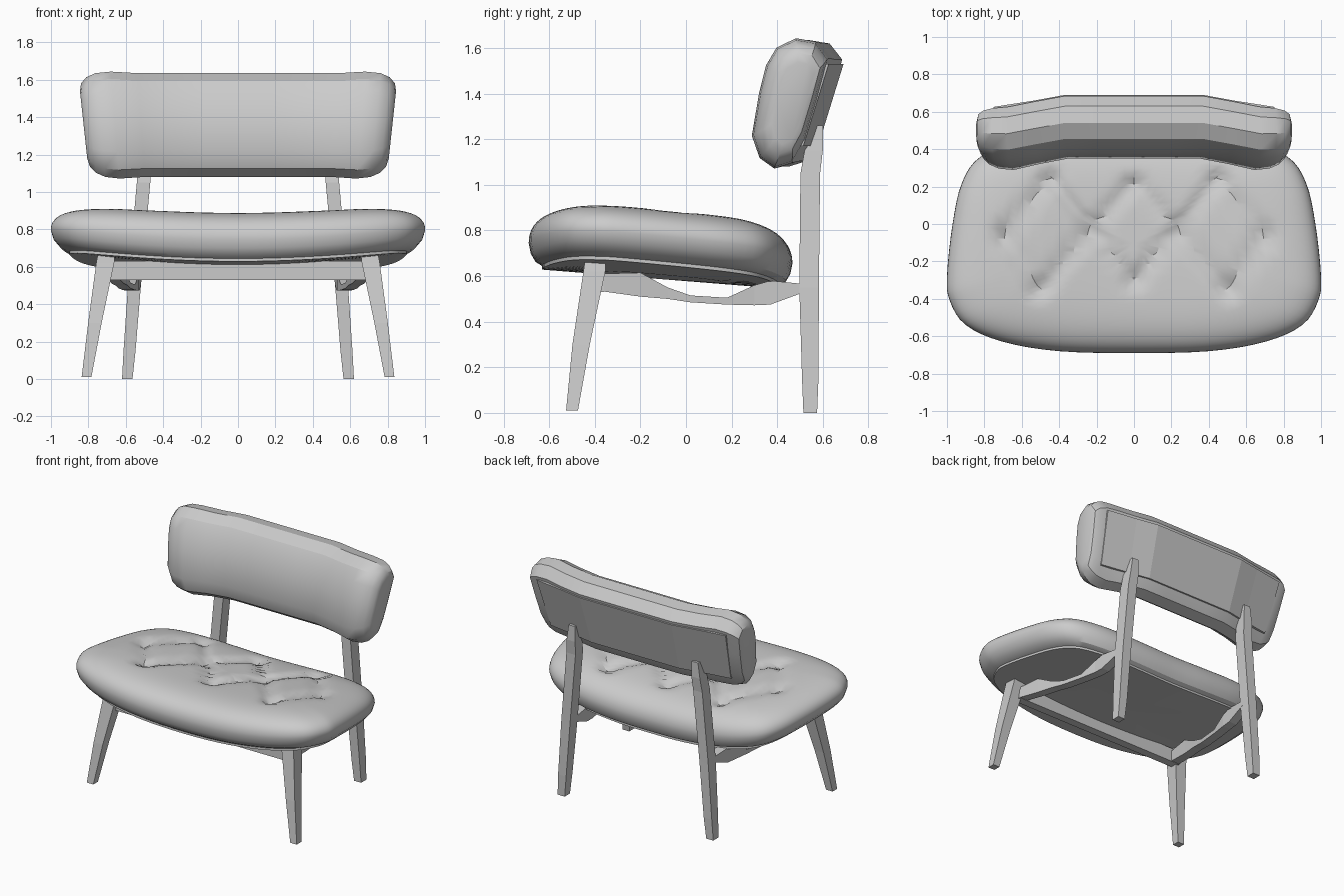
import bpy, bmesh, math
from mathutils import Vector

if "Cube" in bpy.data.objects:
    bpy.data.objects.remove(bpy.data.objects["Cube"])


def make(name, verts, faces, smooth=None):
    me = bpy.data.meshes.new(name)
    me.from_pydata([tuple(v) for v in verts], [], faces)
    bm = bmesh.new()
    bm.from_mesh(me)
    bmesh.ops.remove_doubles(bm, verts=bm.verts, dist=1e-5)
    bmesh.ops.recalc_face_normals(bm, faces=bm.faces)
    bm.to_mesh(me)
    bm.free()
    ob = bpy.data.objects.new(name, me)
    bpy.context.collection.objects.link(ob)
    if smooth:
        bpy.ops.object.select_all(action='DESELECT')
        ob.select_set(True)
        bpy.context.view_layer.objects.active = ob
        bpy.ops.object.shade_smooth_by_angle(angle=math.radians(smooth))
    return ob


def loft(name, rings, smooth=None):
    """Skin closed rings of equal length and cap both ends."""
    n = len(rings[0])
    verts = [v for r in rings for v in r]
    faces = [(k*n + i, k*n + (i+1) % n, (k+1)*n + (i+1) % n, (k+1)*n + i)
             for k in range(len(rings) - 1) for i in range(n)]
    faces += [tuple(range(n)), tuple(range((len(rings)-1)*n, len(rings)*n))]
    return make(name, verts, faces, smooth)


def bar(name, sections):
    """Square bar through sections (x, y, z, half_x, half_y)."""
    return loft(name, [[(x + a*hx, y + b*hy, z) for a, b in
                        ((-1, -1), (1, -1), (1, 1), (-1, 1))]
                       for x, y, z, hx, hy in sections])


# Seat outline: right half from front centre to back centre, then mirrored
half = [(0, -.69), (.4, -.68), (.7, -.63), (.9, -.54), (.985, -.41), (1, -.28),
        (.97, 0), (.92, .22), (.82, .36), (.6, .44), (.3, .465), (0, .465)]
loop = [Vector(p) for p in half + [(-x, y) for x, y in half[-2:0:-1]]]


def smooth_loop(pts, steps):
    out, n = [], len(pts)
    for i in range(n):
        a, b, c, d = (pts[(i + k) % n] for k in (-1, 0, 1, 2))
        for s in range(steps):
            t = s / steps
            out.append(.5*(2*b + (c-a)*t + (2*a-5*b+4*c-d)*t*t + (3*b-a-3*c+d)*t**3))
    return out


outline = smooth_loop(loop, 4)
centre = Vector((0, -.1))

# Diamond tufting seams, symmetric in x
A, B, C, D, E, F = (Vector(p) for p in
                    ((0, .22), (.45, .25), (.7, -.06), (.23, -.03), (.5, -.35), (0, -.3)))
seams = [(A, D), (D, E), (B, D), (D, F), (B, C), (C, E)]


def tuft(p):
    q = Vector((abs(p.x), p.y))
    dist = 9
    for a, b in seams:
        t = max(0, min(1, (q-a).dot(b-a) / (b-a).length_squared))
        dist = min(dist, (q - a - (b-a)*t).length)
    button = min((q-b).length for b in (A, B, C, D, E, F))
    return .022*math.exp(-(dist/.04)**2) + .025*math.exp(-(button/.05)**2)


def mid(p):
    return .69 - .08*p.y + .08*p.x**2


def seat_ring(s, rise, tufted=False):
    pts = [centre + (p - centre)*s for p in outline]
    return [(p.x, p.y, mid(p) + rise - (tuft(p) if tufted else 0)) for p in pts]


# Seat cushion
rings = [seat_ring(s, r) for s, r in
         ((.01, -.095), (.4, -.095), (.75, -.098), (.89, -.1), (.95, -.08), (.985, -.045))]
for k in range(25):
    s = max(.01, math.cos(k/24*math.pi/2))
    rings.append(seat_ring(s, .167*(1 - s**5)**.45, True))
loft("seat_cushion", rings, 28)

# Seat board under the cushion
loft("seat_board", [seat_ring(s, r) for s, r in
                    ((.01, -.112), (.5, -.112), (.9, -.112), (.9, -.09), (.01, -.09))], 28)

# Backrest: one section swept along a gently bent line
section = [(.35, 1.22), (.38, 1.4), (.41, 1.52), (.455, 1.595), (.54, 1.635), (.63, 1.62),
           (.685, 1.55), (.64, 1.38), (.585, 1.2), (.53, 1.105), (.45, 1.08), (.385, 1.125)]
stations = [(.0, 0, 1, 1), (.18, 0, 1, 1), (.36, 0, 1, 1), (.52, -.03, 1, 1.0),
            (.66, -.06, 1, 1.03), (.74, -.06, .95, 1.0), (.79, -.055, .84, .92),
            (.82, -.05, .68, .8), (.83, -.05, .5, .65)]
stations = [(-x, d, s, h) for x, d, s, h in stations[:0:-1]] + stations


def back_ring(x, d, sy, sz):
    ring = []
    for y, z in section:
        axis = .515 + .3*(z - 1.36)
        zz = 1.36 + (z - 1.36)*sz
        ring.append((x*(1 + .13*(zz - 1.4)),
                     .515 + .3*(zz - 1.36) + (y - axis)*sy + d, zz))
    return ring


loft("backrest_cushion", [back_ring(*s) for s in stations], 32)

# Thin board on the rear of the backrest
board = []
for x, d in ((-.74, -.065), (-.52, -.03), (-.36, 0), (0, 0), (.36, 0), (.52, -.03), (.74, -.065)):
    board.append([(x*(1 + .13*(z - 1.4)), .69 + (z - 1.54)*.31 + d + o, z)
                  for z, o in ((1.17, -.03), (1.53, -.03), (1.53, .004), (1.17, .004))])
loft("backrest_board", board)

# Side rail: upper and lower edge points (y, z upper, z lower, x centre)
rail = [(-.38, .61, .535, .67), (-.2, .615, .51, .645), (-.08, .55, .5, .625),
        (.02, .515, .485, .61), (.18, .505, .475, .585), (.3, .56, .472, .565),
        (.37, .58, .475, .56), (.52, .565, .53, .55)]

# Legs and rails on both sides
for side, m in (("right", 1), ("left", -1)):
    bar("front_leg_" + side, [(m*.81, -.5, .01, .026, .026), (m*.765, -.46, .3, .036, .038),
                              (m*.71, -.402, .62, .048, .048), (m*.70, -.395, .69, .045, .045)])
    bar("rear_leg_" + side, [(m*.592, .545, 0, .028, .03), (m*.58, .545, .15, .032, .036),
                             (m*.55, .54, .55, .035, .043), (m*.505, .545, 1.05, .036, .043),
                             (m*.497, .56, 1.15, .034, .04), (m*.49, .575, 1.26, .025, .025)])
    loft("side_rail_" + side, [[(m*(x - .035), y, lo), (m*(x + .03), y, lo),
                                (m*(x + .03), y, hi), (m*(x - .035), y, hi)]
                               for y, hi, lo, x in rail])

# Front crossbar between the front legs
loft("front_crossbar", [[(x, -.42, .53), (x, -.36, .53), (x, -.36, .63), (x, -.42, .63)]
                        for x in (-.7, .7)])
